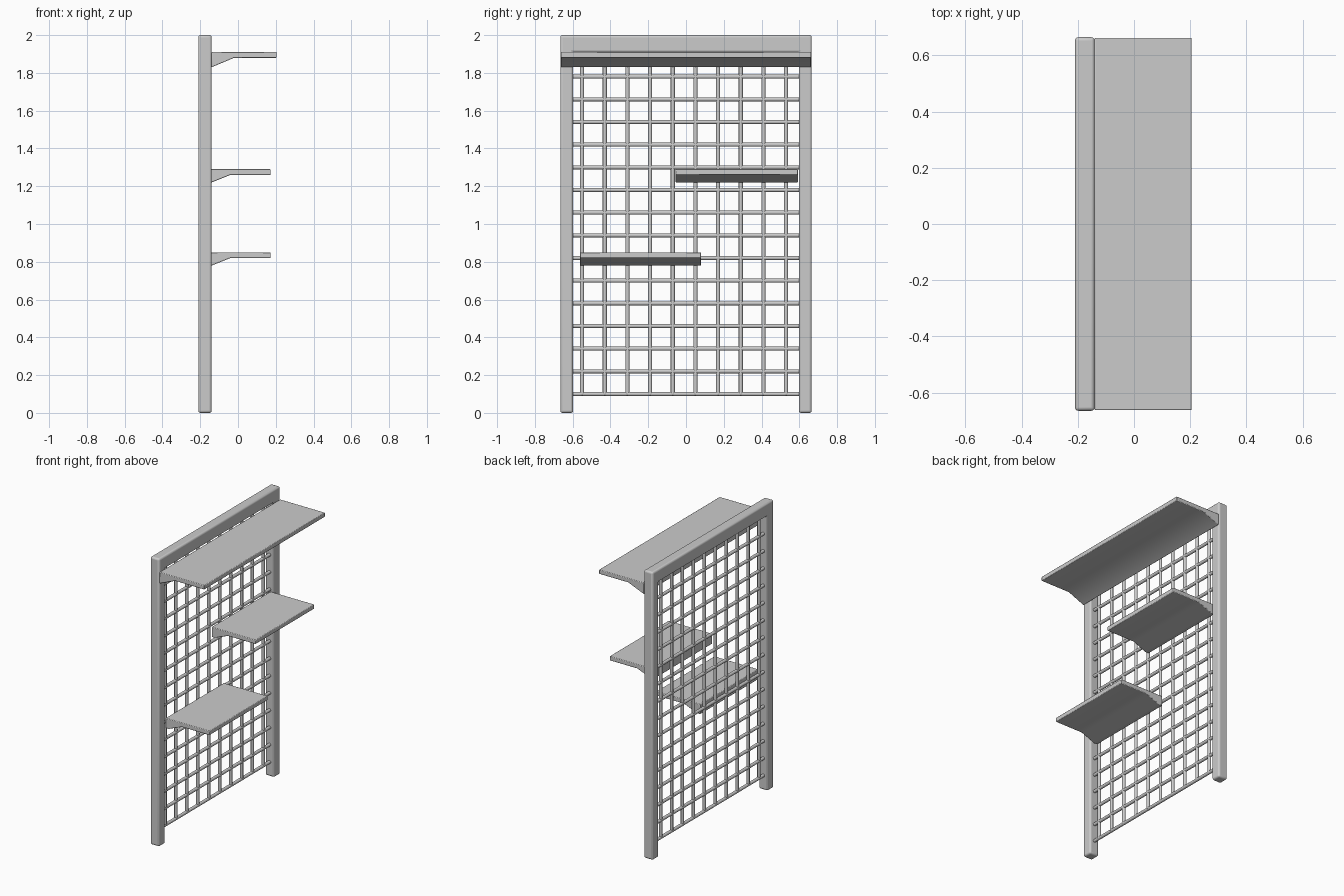
import bpy, bmesh, math
from mathutils import Vector

if "Cube" in bpy.data.objects:
    bpy.data.objects.remove(bpy.data.objects["Cube"])


def extrude_profile(name, pts, vec, bevel, segments=2):
    """Flat outline extruded along vec, with softly rounded edges."""
    bm = bmesh.new()
    face = bm.faces.new([bm.verts.new(p) for p in pts])
    geo = bmesh.ops.extrude_face_region(bm, geom=[face])["geom"]
    bmesh.ops.translate(bm, vec=Vector(vec),
                        verts=[g for g in geo if isinstance(g, bmesh.types.BMVert)])
    bmesh.ops.recalc_face_normals(bm, faces=bm.faces)
    mesh = bpy.data.meshes.new(name)
    bm.to_mesh(mesh)
    bm.free()
    ob = bpy.data.objects.new(name, mesh)
    bpy.context.collection.objects.link(ob)
    mod = ob.modifiers.new("soft_edges", "BEVEL")
    mod.width = bevel
    mod.segments = segments
    mod.limit_method = "ANGLE"
    mod.angle_limit = math.radians(40)
    smooth(ob)
    return ob


def smooth(ob):
    bpy.ops.object.select_all(action="DESELECT")
    ob.select_set(True)
    bpy.context.view_layer.objects.active = ob
    bpy.ops.object.shade_smooth_by_angle(angle=math.radians(35))


def bar(name, centre, length, along_y):
    rot = (math.pi / 2, 0, 0) if along_y else (0, 0, 0)
    bpy.ops.mesh.primitive_cylinder_add(vertices=12, radius=0.011, depth=length,
                                        location=centre, rotation=rot)
    ob = bpy.context.object
    ob.name = name
    smooth(ob)


def shelf(name, y0, y1, top, back, front, wedge_end, drop):
    """Thin board with a wedge-shaped support along its back."""
    under = top - 0.03
    profile = [(back, top), (front, top), (front, under),
               (wedge_end, under), (-0.14, top - drop), (back, top - drop)]
    if back == -0.14:
        profile.pop()
    extrude_profile(name, [(x, y0, z) for x, z in profile], (0, y1 - y0, 0), 0.004)


# Frame: two posts and the top rail as one inverted U
W, I, RAIL = 0.665, 0.597, 1.91
outline = [(-W, 0), (-W, 2), (W, 2), (W, 0), (I, 0), (I, RAIL), (-I, RAIL), (-I, 0)]
extrude_profile("frame", [(-0.21, y, z) for y, z in outline], (0.07, 0, 0), 0.012, 3)

# Wire grid
GX = -0.176
for i in range(15):
    bar(f"grid_horizontal_{i + 1}", (GX, 0, 0.10 + 0.12 * i), 2 * I + 0.02, True)
for i in range(10):
    bar(f"grid_vertical_{i + 1}", (GX, -0.55 + 0.12 * i, 1.008), 1.824, False)

# Shelves
shelf("top_shelf", -0.663, 0.663, 1.91, -0.14, 0.205, -0.02, 0.08)
shelf("middle_shelf", -0.055, 0.592, 1.29, -0.165, 0.173, -0.04, 0.07)
shelf("lower_shelf", -0.56, 0.08, 0.85, -0.165, 0.173, -0.04, 0.07)
